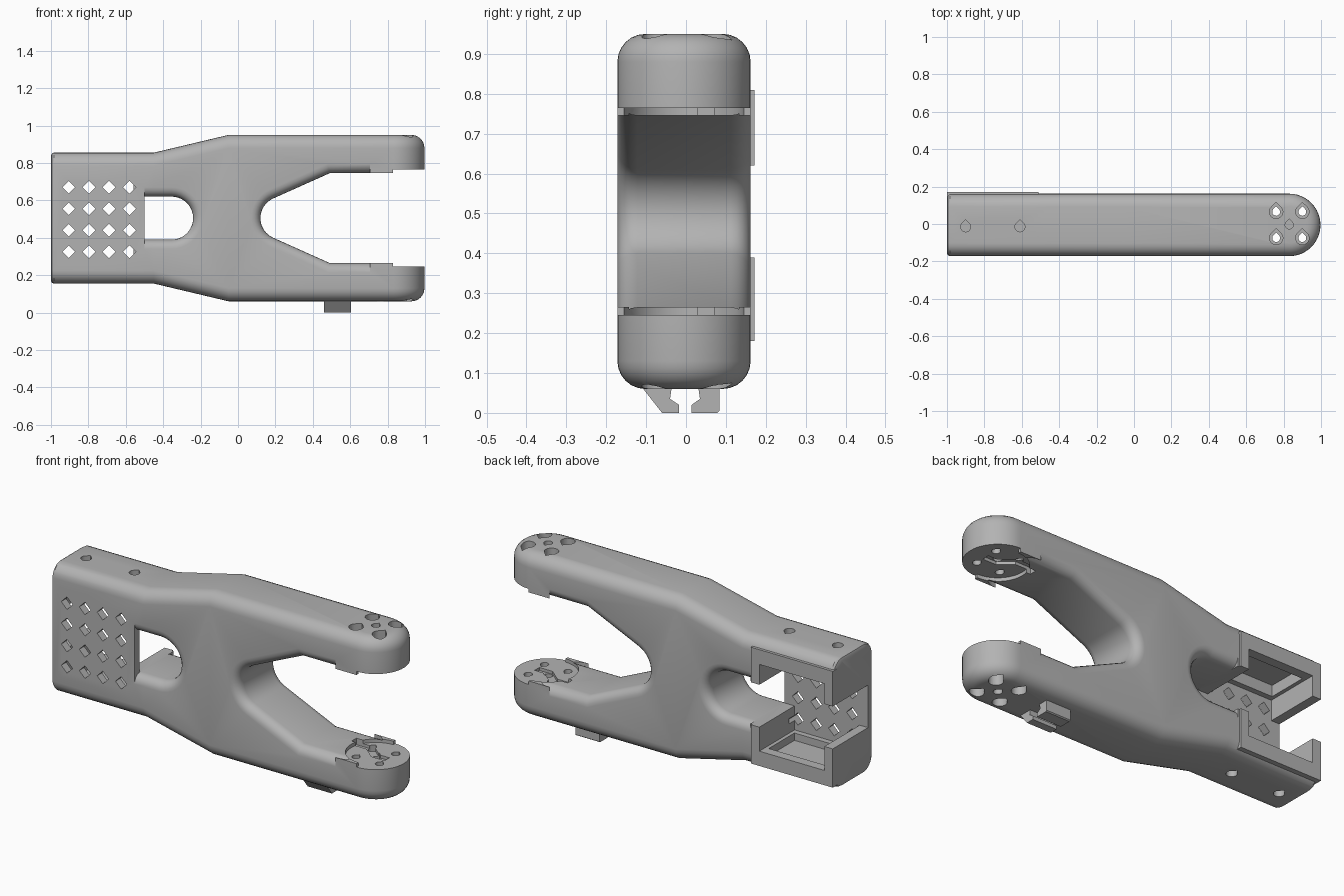
import bpy, bmesh
from math import sin, cos, tan, pi, radians

if bpy.data.objects.get("Cube"):
    bpy.data.objects.remove(bpy.data.objects["Cube"], do_unlink=True)

grey = bpy.data.materials.new("plain grey")
grey.use_nodes = True
tone = (0.45, 0.45, 0.45, 1)
grey.diffuse_color = tone
grey.node_tree.nodes["Principled BSDF"].inputs["Base Color"].default_value = tone

MID, YC, HALF = 0.505, -0.005, 0.167     # mid height, mid depth, half depth
ROUND, FLARE = 0.07, 0.05                # outer and inner edge rounding
END = 0.83                               # centre of the round arm ends


def add_rings(bm, rings):
    """Skin a row of matching closed rings and cap both ends."""
    rows = [[bm.verts.new(p) for p in ring] for ring in rings]
    n = len(rows[0])
    for a, b in zip(rows, rows[1:]):
        for i in range(n):
            j = (i + 1) % n
            bm.faces.new((a[i], a[j], b[j], b[i]))
    bm.faces.new(rows[0])
    bm.faces.new(rows[-1])


def make(name, solids):
    bm = bmesh.new()
    for rings in solids:
        add_rings(bm, rings)
    bmesh.ops.remove_doubles(bm, verts=bm.verts, dist=1e-5)
    bmesh.ops.recalc_face_normals(bm, faces=bm.faces)
    mesh = bpy.data.meshes.new(name)
    bm.to_mesh(mesh)
    bm.free()
    mesh.materials.append(grey)
    obj = bpy.data.objects.new(name, mesh)
    bpy.context.collection.objects.link(obj)
    return obj


def along_z(pts, lo, hi):
    return [[(x, y, z) for x, y in pts] for z in (lo, hi)]


def along_y(pts, lo, hi):
    return [[(x, y, z) for x, z in pts] for y in (lo, hi)]


def box(x0, x1, y0, y1, z0, z1):
    return along_z([(x0, y0), (x1, y0), (x1, y1), (x0, y1)], z0, z1)


def arc(cx, cy, r, a0, a1, n):
    angles = [radians(a0 + (a1 - a0) * i / n) for i in range(n + 1)]
    return [(cx + r * cos(a), cy + r * sin(a)) for a in angles]


def teardrop(cx, cy, r):
    return arc(cx, cy, r, 135, 405, 14) + [(cx, cy + r * 1.41)]


def combine(target, solids, operation="DIFFERENCE"):
    """Apply a boolean with temporary solids."""
    tool = make("tool", solids)
    tool.hide_render = True
    mod = target.modifiers.new("combine", "BOOLEAN")
    mod.operation, mod.solver, mod.object = operation, "EXACT", tool
    bpy.context.view_layer.update()
    graph = bpy.context.evaluated_depsgraph_get()
    result = bpy.data.meshes.new_from_object(target.evaluated_get(graph))
    target.modifiers.clear()
    target.data = result
    bpy.data.objects.remove(tool, do_unlink=True)


# Outer body: rounded cross-sections swept along x, turning round the arm end
def half_height(x):
    t = min(max((x + 0.45) / 0.4, 0), 1)
    return 0.35 + 0.095 * t


def section(x, angle, inset):
    h = half_height(x) - inset
    side = []
    for i in range(7):
        a = pi / 2 * i / 6
        side.append((HALF - inset - ROUND * (1 - sin(a)), h - ROUND * (1 - cos(a))))
    half = [(r, MID - z) for r, z in side] + [(r, MID + z) for r, z in reversed(side)]
    front = [(x + r * sin(angle), YC - r * cos(angle), z) for r, z in half]
    back = [(x + r * sin(angle), YC + r * cos(angle), z) for r, z in reversed(half)]
    return front + back


stations = [(-1, 0, 0.015), (-0.995, 0, 0.005), (-0.985, 0, 0), (-0.45, 0, 0), (-0.05, 0, 0)]
stations += [(END, pi / 2 * i / 12, 0) for i in range(13)]
body = make("forked_body", [[section(*s) for s in stations]])

# Raised flange behind the box end
combine(body, [box(-1, -0.51, 0.08, 0.172, 0.18, 0.81)], "UNION")


# Flared through openings
def fork_outline(o):
    lean = 23.5
    upper = [(0.78 - 1.5 * o, 0.24 + o), (0.49 - o * tan(radians(lean / 2)), 0.24 + o)]
    curve = arc(0.235, 0, 0.115 + o, 90 + lean, 270 - lean, 16)
    lower = [(x, -z) for x, z in reversed(upper)]
    return [(x, MID + z) for x, z in upper + curve + lower]


def window_outline(o):
    r = 0.115 + o
    return [(-0.5, MID - r)] + arc(-0.355, MID, r, -90, 90, 18) + [(-0.5, MID + r)]


def flared(outline):
    steps = [(HALF + 0.04, FLARE)]
    for i in range(5, -1, -1):
        a = pi / 2 * i / 5
        steps.append((HALF - FLARE + FLARE * sin(a), FLARE * (1 - cos(a))))
    steps = [(-y, o) for y, o in steps] + list(reversed(steps))
    return [[(x, YC + y, z) for x, z in outline(o)] for y, o in steps]


combine(body, [flared(fork_outline), flared(window_outline)])

# Arm tips: straight gap, recessed pads, curved grooves
combine(body, [box(0.69, 1.2, -0.3, 0.3, 0.265, 0.745)])
pad = arc(END, YC, 0.15, 90, 270, 20) + [(END, -0.3), (1.2, -0.3), (1.2, 0.3), (END, 0.3)]
combine(body, [along_z(pad, 0.246, 0.764)])
groove = [(0.66, 0.03), (0.75, 0.03), (0.82, -0.03), (0.9, -0.03),
          (0.9, 0.01), (0.84, 0.01), (0.77, 0.07), (0.66, 0.07)]
combine(body, [along_z(groove, 0.23, 0.78)])

# Arm tip fastener holes
spots = [(END + sx * 0.07, YC + sy * 0.07) for sx in (-1, 1) for sy in (-1, 1)]
combine(body, [along_z(teardrop(x, y, 0.021), -0.1, 1.1) for x, y in spots])
ends = ((-0.1, 0.13), (0.88, 1.1))
combine(body, [along_z(teardrop(x, y, 0.036), *e) for x, y in spots for e in ends])
middle = teardrop(END, YC, 0.022)
combine(body, [along_z(middle, *e) for e in ((-0.1, 0.11), (0.2, 0.8), (0.9, 1.1))])

# Box end: notch, rear opening, inner pocket
combine(body, [box(-1.1, -0.49, -0.13, 0.3, 0.39, 0.62)])
combine(body, [box(-0.95, -0.56, -0.13, 0.3, 0.26, 0.73)])
combine(body, [box(-0.93, -0.58, -0.1, 0.12, 0.22, 0.79)])

# Box end: diamond vents and screw holes
vents = []
for x in (-0.905, -0.797, -0.69, -0.58):
    for z in (0.325, 0.44, 0.555, 0.67):
        vents.append(along_y(arc(x, z, 0.034, 0, 270, 3), -0.3, -0.08))
combine(body, vents)
combine(body, [along_z(teardrop(x, -0.015, 0.027), *e)
               for x in (-0.9, -0.61) for e in ((0.1, 0.2), (0.81, 1))])

# Cable clip hooks under the lower arm
hooks = {
    "clip_hook_front": [(-0.115, 0.07), (-0.06, 0), (-0.017, 0), (-0.017, 0.02),
                        (-0.04, 0.035), (-0.035, 0.07)],
    "clip_hook_back": [(0.084, 0.07), (0.084, 0.005), (0.078, 0), (0.014, 0), (0.014, 0.02),
                       (0.035, 0.035), (0.03, 0.07)],
}
parts = [body]
for name, pts in hooks.items():
    parts.append(make(name, [[[(x, y, z) for y, z in pts] for x in (0.46, 0.605)]]))

# Smooth rounded faces, keep edges crisp
bpy.ops.object.select_all(action="DESELECT")
for obj in parts:
    obj.select_set(True)
bpy.context.view_layer.objects.active = body
bpy.ops.object.shade_smooth_by_angle(angle=radians(30))
